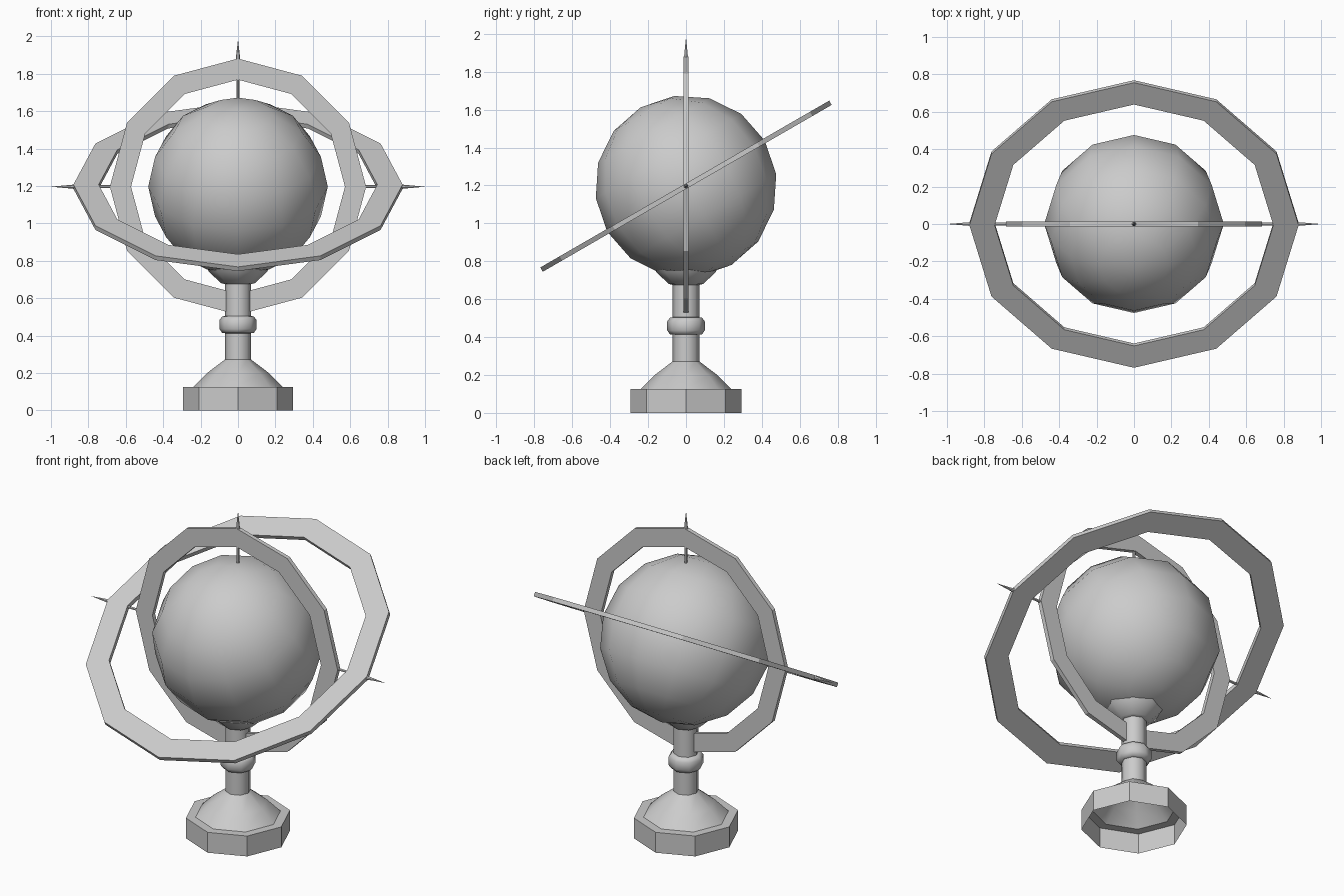
import bpy, bmesh, math
from mathutils import Matrix, Vector

if "Cube" in bpy.data.objects:
    bpy.data.objects.remove(bpy.data.objects["Cube"])

CENTRE = Vector((0, 0, 1.196))
TILT = Matrix.Rotation(math.radians(30), 4, 'X')


def make_object(name, bm, smooth=None):
    bmesh.ops.recalc_face_normals(bm, faces=bm.faces)
    mesh = bpy.data.meshes.new(name)
    bm.to_mesh(mesh)
    bm.free()
    ob = bpy.data.objects.new(name, mesh)
    bpy.context.collection.objects.link(ob)
    if smooth:
        bpy.ops.object.select_all(action='DESELECT')
        ob.select_set(True)
        bpy.context.view_layer.objects.active = ob
        bpy.ops.object.shade_smooth_by_angle(angle=math.radians(smooth))
    return ob


def lathe(name, profile, sides=8, closed=False, matrix=Matrix(), smooth=None):
    """Spin (radius, height) points round z; closed joins the last point to the first."""
    bm = bmesh.new()
    rows = []
    for r, z in profile:
        if r == 0:
            rows.append([bm.verts.new((0, 0, z))] * sides)
        else:
            rows.append([bm.verts.new((r * math.cos(a), r * math.sin(a), z))
                         for a in (2 * math.pi * i / sides for i in range(sides))])
    pairs = list(zip(rows, rows[1:])) + ([(rows[-1], rows[0])] if closed else [])
    for low, high in pairs:
        for i in range(sides):
            j = (i + 1) % sides
            corners = [low[i], low[j], high[j], high[i]]
            bm.faces.new(list(dict.fromkeys(corners)))
    bm.transform(matrix)
    return make_object(name, bm, smooth)


def ring(name, inner, outer, thickness, rotation):
    h = thickness / 2
    lathe(name, [(inner, -h), (outer, -h), (outer, h), (inner, h)], 12, True,
          Matrix.Translation(CENTRE) @ rotation)


# Hollow eight-sided foot, open underneath
lathe("base", [(0.294, 0), (0.294, 0.125), (0.24, 0.125)])
# Dome, column and flared cup under the globe
lathe("pedestal", [(0.24, 0.125), (0.165, 0.2), (0.07, 0.272), (0.07, 0.675),
                   (0.09, 0.68), (0.155, 0.74), (0.18, 0.79)], smooth=50)
# Bead round the column
lathe("collar", [(0.068, 0.412), (0.085, 0.415), (0.099, 0.435), (0.099, 0.483),
                 (0.085, 0.502), (0.068, 0.505)], smooth=50)

# Globe with its poles tilted
bm = bmesh.new()
bmesh.ops.create_uvsphere(bm, u_segments=12, v_segments=8, radius=0.48,
                          matrix=Matrix.Translation(CENTRE) @ TILT)
make_object("globe", bm, smooth=50)

# Upright ring and tilted outer ring
ring("upright_ring", 0.572, 0.685, 0.026, Matrix.Rotation(math.radians(90), 4, 'X'))
ring("tilted_ring", 0.745, 0.88, 0.026, TILT)

# Axle pins with pointed tips: (name, turn about y, pin start, spike base, tip)
for name, turn, start, base, tip in (("top", 0, 0.46, 0.675, 0.788),
                                     ("right", 90, 0.66, 0.86, 1.0),
                                     ("left", -90, 0.66, 0.86, 1.0)):
    m = Matrix.Translation(CENTRE) @ Matrix.Rotation(math.radians(turn), 4, 'Y')
    lathe(name + "_pin", [(0, start), (0.008, start), (0.008, base), (0.013, base),
                          (0, tip)], 6, matrix=m)
